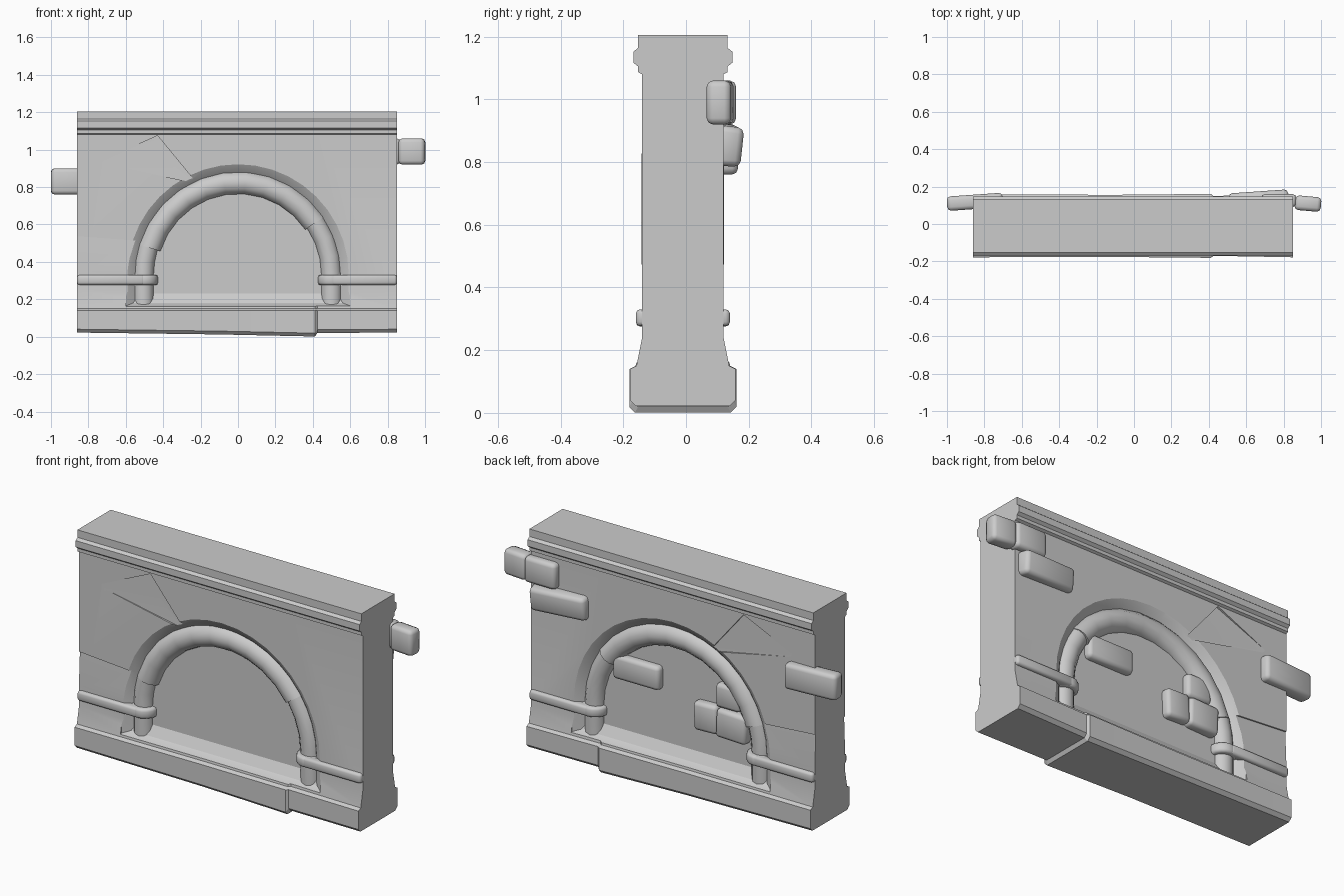
import bpy, bmesh
from math import sin, cos, pi, radians
from mathutils import Vector

if "Cube" in bpy.data.objects:
    bpy.data.objects.remove(bpy.data.objects["Cube"])

YC = -0.01          # middle plane of the wall
SPRING = 0.33       # height where the arch starts to curve


def finish(bm, name, angle=35):
    bmesh.ops.recalc_face_normals(bm, faces=bm.faces[:])
    me = bpy.data.meshes.new(name)
    bm.to_mesh(me)
    bm.free()
    ob = bpy.data.objects.new(name, me)
    bpy.context.collection.objects.link(ob)
    smooth(ob, angle)
    return ob


def select(ob):
    bpy.ops.object.select_all(action='DESELECT')
    ob.select_set(True)
    bpy.context.view_layer.objects.active = ob


def smooth(ob, angle=35):
    select(ob)
    bpy.ops.object.shade_smooth_by_angle(angle=radians(angle))


def loft(name, rings, angle=35):
    bm = bmesh.new()
    vs = [[bm.verts.new(p) for p in r] for r in rings]
    n = len(vs[0])
    for a, b in zip(vs, vs[1:]):
        for i in range(n):
            j = (i + 1) % n
            bm.faces.new((a[i], a[j], b[j], b[i]))
    bm.faces.new(vs[0])
    bm.faces.new(vs[-1])
    return finish(bm, name, angle)


def hull(name, pts):
    bm = bmesh.new()
    for p in pts:
        bm.verts.new(p)
    bmesh.ops.convex_hull(bm, input=bm.verts[:])
    return finish(bm, name)


def bevel(bm, w, seg=2):
    bmesh.ops.bevel(bm, geom=[e for e in bm.edges if e.calc_face_angle(0) > 0.8],
                    offset=w, segments=seg, profile=0.5, affect='EDGES')


def block(name, lo, hi, rot=(0, 0, 0), w=0.02, taper=1.0):
    lo, hi = Vector(lo), Vector(hi)
    bm = bmesh.new()
    bmesh.ops.create_cube(bm, size=1)
    for v in bm.verts:
        k = taper if v.co.y > 0 else 1
        d = hi - lo
        v.co = Vector((v.co.x * d.x * k, v.co.y * d.y, v.co.z * d.z * k))
    bevel(bm, w)
    ob = finish(bm, name, 50)
    ob.location = (lo + hi) / 2
    ob.rotation_euler = [radians(a) for a in rot]
    return ob


def cut(ob, cutter):
    m = ob.modifiers.new("cut", 'BOOLEAN')
    m.operation, m.solver, m.object = 'DIFFERENCE', 'EXACT', cutter
    select(ob)
    bpy.ops.object.modifier_apply(modifier=m.name)
    bpy.data.objects.remove(cutter)


# wall body: symmetric profile with plinth and cornice, lofted along x
def profile(x, zb, w):
    half = [(w - 0.018, zb), (w, zb + 0.018), (w, 0.14), (w - 0.02, 0.15),
            (0.13, 0.24), (0.13, 1.08), (0.143, 1.087), (0.143, 1.105),
            (0.158, 1.117), (0.158, 1.152), (0.143, 1.164), (0.143, 1.205)]
    pts = half + [(-y, z) for y, z in reversed(half)]
    return [(x, YC + y, z) for y, z in pts]


wall = loft("wall", [profile(*s) for s in (
    (-0.86, 0.022, 0.168), (-0.1, 0.012, 0.166), (0.412, 0.001, 0.171),
    (0.424, 0.02, 0.16), (0.85, 0.022, 0.168))])


# arched niche cutter, with a soft sloping rim
def arch_outline(off, r, zb):
    pts = [(r, zb)] + [(r * cos(pi * i / 20), SPRING + r * sin(pi * i / 20))
                       for i in range(21)] + [(-r, zb)]
    return [(x, YC + off, z) for x, z in pts]


for s in (-1, 1):
    cut(wall, loft("niche_cutter", [arch_outline(s * o, r, z) for o, r, z in (
        (0.25, 0.60, 0.13), (0.135, 0.60, 0.165),
        (0.11, 0.56, 0.18), (0.08, 0.53, 0.23))]))
    # shallow cracks in the plaster
    crack = [(-0.43, 1.075), (-0.38, 0.95), (-0.22, 0.82)]
    cut(wall, hull("crack_cutter", [(x, YC + s * o, z) for x, z in crack
                                    for o in (0.118, 0.15)]
                   + [(-0.75, YC + s * o, 0.93) for o in (0.131, 0.15)]))
    cut(wall, hull("ledge_cutter", [(x, YC + s * o, z) for x, z, d in (
        (-0.9, 0.54, 0.122), (-0.5, 0.51, 0.122), (-0.9, 0.34, 0.131), (-0.5, 0.34, 0.131))
        for o in (d, 0.15)]))
smooth(wall, 22)


# arch moulding: tube pieces swept along the arch, split at the cracks
def tube(name, path, side, rad):
    rings = []
    for x, z, ang in path:
        ring = []
        for i in range(12):
            t = 2 * pi * i / 12
            k = rad * cos(t)
            ring.append((x + k * cos(ang), YC + side * (0.068 + rad * sin(t)),
                         z + k * sin(ang)))
        rings.append(ring)
    loft(name, rings, 50)


def arc(a0, a1, n, r):
    return [(r * cos(a), SPRING + r * sin(a), a)
            for a in (radians(a0 + (a1 - a0) * i / n) for i in range(n + 1))]


for s, side in ((-1, "front"), (1, "back")):
    tube(side + "_arch_right", [(0.5, 0.16, 0)] + arc(0, 34, 3, 0.5), s, 0.057)
    tube(side + "_arch_top", arc(34, 163, 10, 0.495), s, 0.064)
    tube(side + "_arch_left", arc(163, 180, 2, 0.505) + [(-0.505, 0.16, pi)], s, 0.057)

    # string course with a collar round each arch leg
    for x, end, where in ((-0.5, -0.86, "left"), (0.5, 0.85, "right")):
        block(f"{side}_string_course_{where}",
              (min(x, end), YC + s * 0.125 - 0.025, 0.277),
              (max(x, end), YC + s * 0.125 + 0.025, 0.33), w=0.013)
        bm = bmesh.new()
        bmesh.ops.create_cone(bm, cap_ends=True, segments=16, radius1=0.073,
                              radius2=0.073, depth=0.055)
        bevel(bm, 0.014)
        ob = finish(bm, f"{side}_collar_{where}", 50)
        ob.location = (x, YC + s * 0.077, 0.303)

# exposed bricks on the back
block("brick_corner_end", (0.86, 0.07, 0.92), (1.0, 0.148, 1.06), (0, 0, -5))
block("brick_corner_inner", (0.68, 0.09, 0.92), (0.868, 0.16, 1.06))
block("brick_upper", (0.5, 0.09, 0.79), (0.83, 0.17, 0.92), (-6, 2, 4), taper=0.96)
block("brick_left", (-1.0, 0.08, 0.76), (-0.7, 0.157, 0.9), (0, 0, 4))
block("brick_niche_high", (0.09, 0.04, 0.51), (0.37, 0.11, 0.64))
block("brick_niche_low_a", (-0.262, 0.04, 0.365), (-0.12, 0.115, 0.52), (0, 2, 0))
block("brick_niche_low_b", (-0.44, 0.04, 0.36), (-0.258, 0.12, 0.515), (0, -2, 0))
block("brick_niche_low_c", (-0.4, 0.04, 0.52), (-0.25, 0.11, 0.65))
